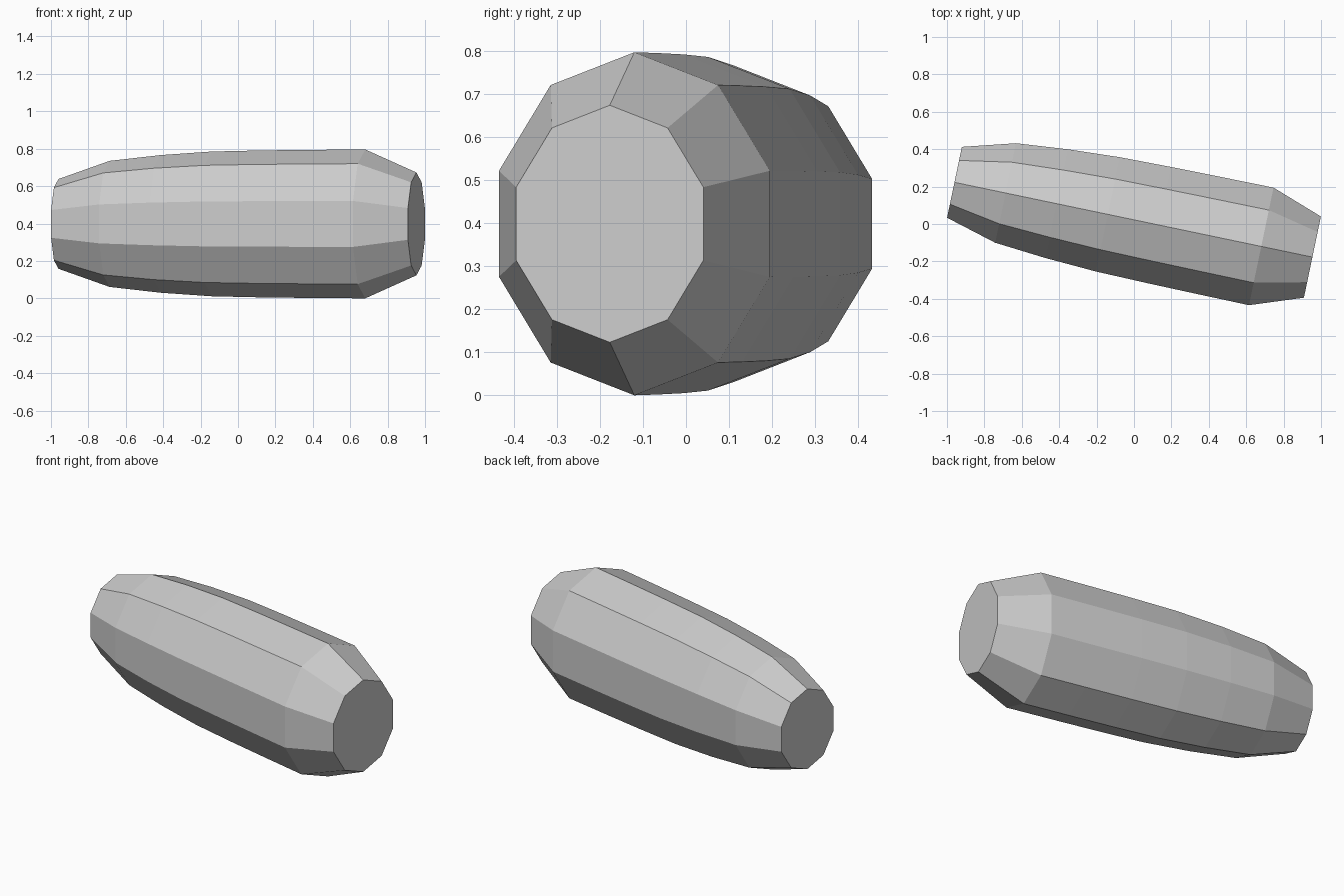
import bpy, bmesh, math
from mathutils import Matrix, Vector

cube = bpy.data.objects.get("Cube")
if cube:
    bpy.data.objects.remove(cube)

SIDES = 10
FLATTEN = 0.848          # sideways squash of the oval cross-section
LENGTH = 1.955
RADII = [0.24, 0.337, 0.368, 0.387, 0.393, 0.396, 0.398, 0.275]

# Plain grey
grey = bpy.data.materials.new("grey")
grey.use_nodes = True
colour = (0.6, 0.6, 0.6, 1)
grey.diffuse_color = colour
grey.node_tree.nodes["Principled BSDF"].inputs["Base Color"].default_value = colour

# Tapered barrel body: evenly spaced rings along the long axis
bm = bmesh.new()
rings = []
for i, r in enumerate(RADII):
    x = LENGTH * (i / (len(RADII) - 1) - 0.5)
    ring = []
    for k in range(SIDES):
        a = math.tau * k / SIDES
        ring.append(bm.verts.new((x, r * FLATTEN * math.sin(a), r * math.cos(a))))
    rings.append(ring)
for lower, upper in zip(rings, rings[1:]):
    for k in range(SIDES):
        n = (k + 1) % SIDES
        bm.faces.new((lower[k], lower[n], upper[n], upper[k]))

# Flat end caps
bm.faces.new(rings[0])
bm.faces.new(rings[-1])
bmesh.ops.recalc_face_normals(bm, faces=bm.faces)

# Turn the body a little and lift it onto the ground
turn = Matrix.Rotation(math.radians(-11.8), 4, 'Z')
bm.transform(Matrix.Translation(Vector((-0.003, 0.023, max(RADII)))) @ turn)

mesh = bpy.data.meshes.new("barrel_body")
bm.to_mesh(mesh)
bm.free()
mesh.materials.append(grey)
body = bpy.data.objects.new("barrel_body", mesh)
bpy.context.collection.objects.link(body)
